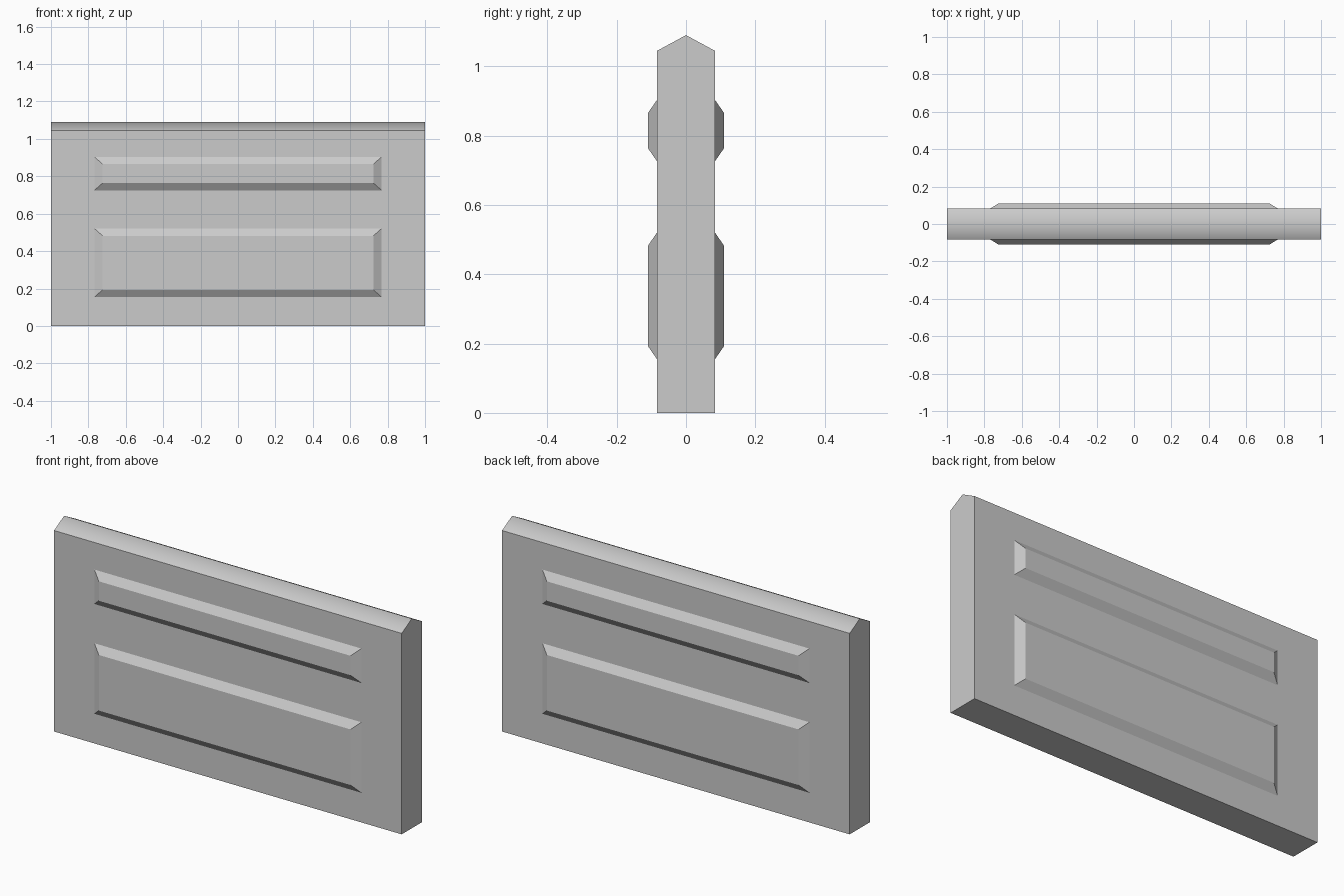
import bpy
import bmesh
from math import radians

cube = bpy.data.objects.get("Cube")
if cube:
    bpy.data.objects.remove(cube, do_unlink=True)

HALF_DEPTH = 0.083
PANEL_FACE = 0.11

grey = bpy.data.materials.new("plain grey")
grey.use_nodes = True
colour = (0.6, 0.6, 0.6, 1)
grey.diffuse_color = colour
grey.node_tree.nodes["Principled BSDF"].inputs["Base Color"].default_value = colour


def finish(name, bm):
    bmesh.ops.recalc_face_normals(bm, faces=bm.faces)
    mesh = bpy.data.meshes.new(name)
    bm.to_mesh(mesh)
    bm.free()
    mesh.materials.append(grey)
    obj = bpy.data.objects.new(name, mesh)
    bpy.context.collection.objects.link(obj)
    return obj


# Slab: side profile with a shallow ridge, extruded along its length
bm = bmesh.new()
profile = [(-HALF_DEPTH, 0), (HALF_DEPTH, 0), (HALF_DEPTH, 1.045),
           (0, 1.09), (-HALF_DEPTH, 1.045)]
end = bm.faces.new([bm.verts.new((-1, y, z)) for y, z in profile])
side = bmesh.ops.extrude_face_region(bm, geom=[end])
bmesh.ops.translate(bm, vec=(2, 0, 0),
                    verts=[g for g in side["geom"] if isinstance(g, bmesh.types.BMVert)])
slab = finish("wall_slab", bm)

# The ridge is softly shaded while the slab's other edges stay sharp
bpy.ops.object.select_all(action="DESELECT")
slab.select_set(True)
bpy.context.view_layer.objects.active = slab
bpy.ops.object.shade_smooth_by_angle(angle=radians(60))


# Raised panel with sloping borders, rooted on the slab's surface
def raised_panel(name, facing, bottom, top):
    bm = bmesh.new()
    rings = []
    for half, inset, depth in ((0.768, 0, HALF_DEPTH), (0.724, 0.039, PANEL_FACE)):
        low, high = bottom + inset, top - inset
        rings.append([bm.verts.new((x, facing * depth, z)) for x, z in
                      ((-half, low), (half, low), (half, high), (-half, high))])
    outer, inner = rings
    bm.faces.new(inner)
    for i in range(4):
        j = (i + 1) % 4
        bm.faces.new((outer[i], outer[j], inner[j], inner[i]))
    # Close the root just inside the slab
    root = [bm.verts.new((v.co.x, facing * (HALF_DEPTH - 0.01), v.co.z)) for v in outer]
    bm.faces.new(root)
    for i in range(4):
        j = (i + 1) % 4
        bm.faces.new((root[i], root[j], outer[j], outer[i]))
    finish(name, bm)


for label, facing in (("front", -1), ("back", 1)):
    raised_panel(label + "_upper_panel", facing, 0.725, 0.904)
    raised_panel(label + "_lower_panel", facing, 0.154, 0.521)
